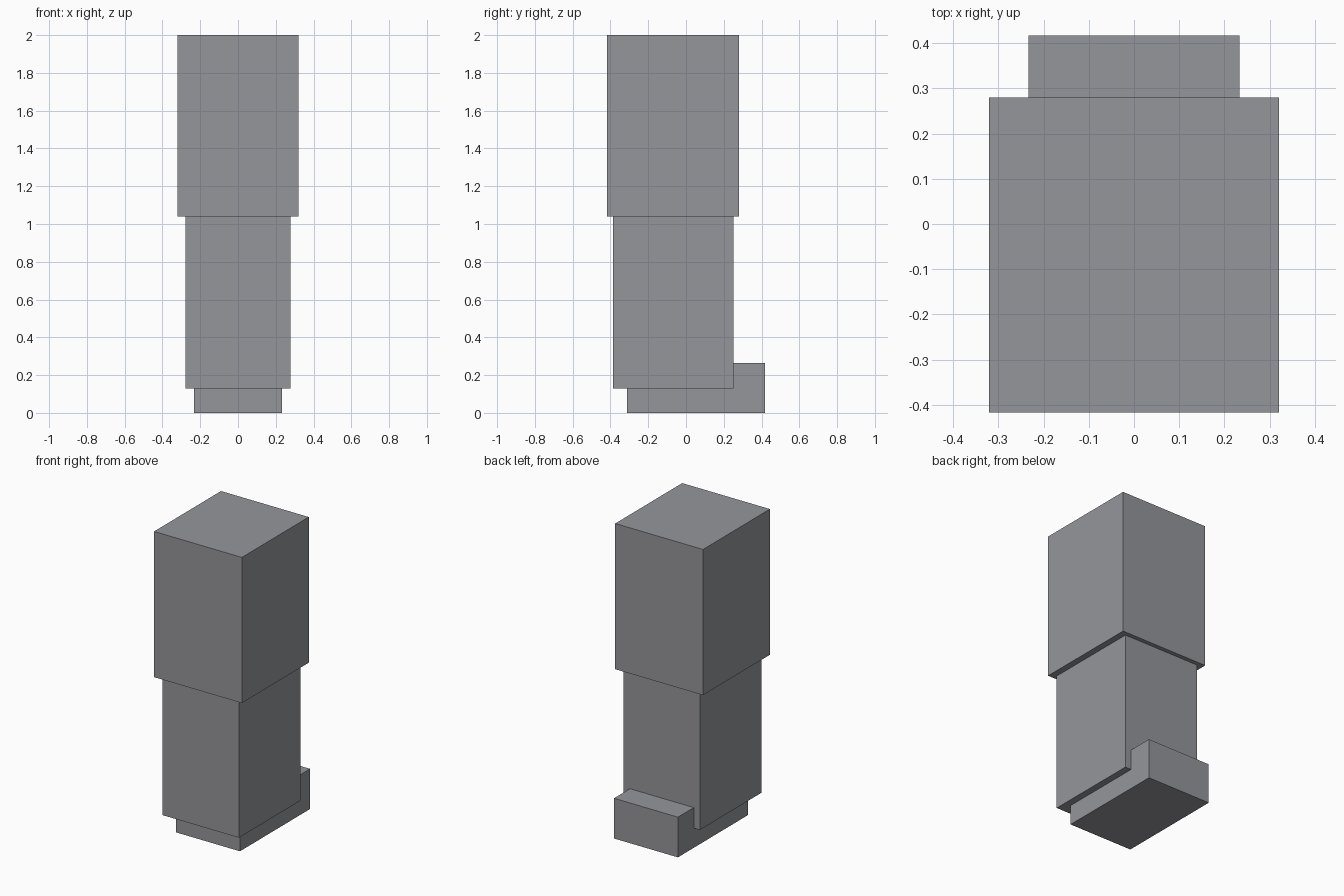
import bpy

if "Cube" in bpy.data.objects:
    bpy.data.objects.remove(bpy.data.objects["Cube"])

# Dark, slightly cool grey
grey = bpy.data.materials.new("dark_grey")
grey.diffuse_color = (0.3, 0.305, 0.325, 1)
grey.use_nodes = True
grey.node_tree.nodes["Principled BSDF"].inputs["Base Color"].default_value = grey.diffuse_color


def box(name, x, y, z):
    """Box from (min, max) ranges on each axis."""
    bpy.ops.mesh.primitive_cube_add(
        size=1, location=[(a + b) / 2 for a, b in (x, y, z)])
    ob = bpy.context.object
    ob.name = ob.data.name = name
    ob.scale = [b - a for a, b in (x, y, z)]
    bpy.ops.object.transform_apply(location=False, rotation=False, scale=True)
    ob.data.materials.append(grey)
    return ob


# Wide upper block
box("upper_leg", (-0.32, 0.32), (-0.417, 0.28), (1.04, 2.0))

# Narrower lower block
box("lower_leg", (-0.278, 0.278), (-0.387, 0.252), (0.13, 1.04))

# Foot runs under and into the lower leg, its raised end showing at the back
box("foot", (-0.233, 0.233), (-0.312, 0.417), (0.0, 0.265))
